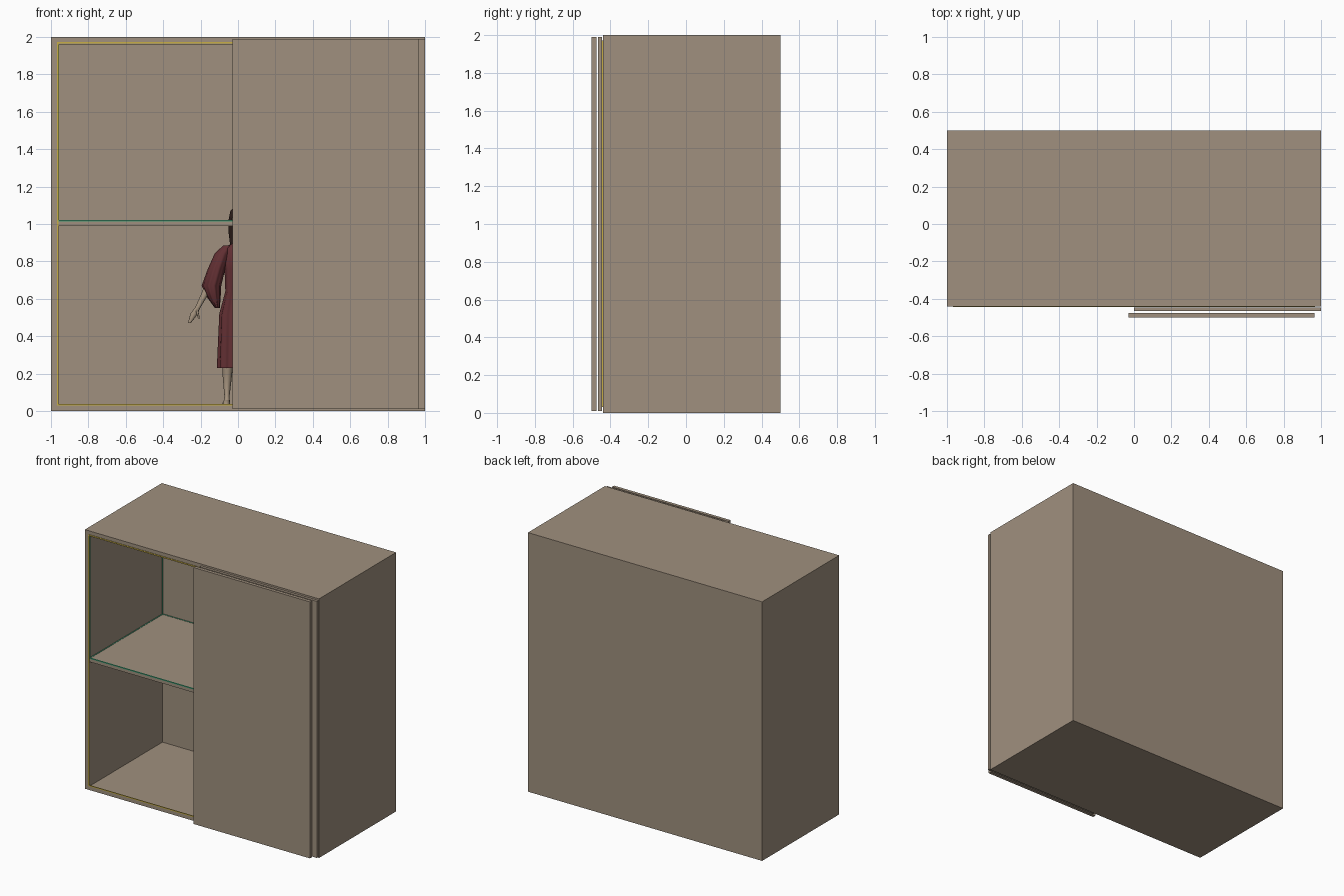
import bpy, bmesh, math

if "Cube" in bpy.data.objects:
    bpy.data.objects.remove(bpy.data.objects["Cube"], do_unlink=True)


def material(name, rgb):
    m = bpy.data.materials.new(name)
    m.use_nodes = True
    col = (*rgb, 1)
    m.diffuse_color = col
    m.node_tree.nodes["Principled BSDF"].inputs["Base Color"].default_value = col
    return m


wood = material("taupe_wood", (0.35, 0.28, 0.21))
yellow = material("yellow_trim", (0.58, 0.43, 0.06))
green = material("green_trim", (0.05, 0.32, 0.17))
red = material("dark_red_cloth", (0.12, 0.028, 0.032))
skin = material("pale_skin", (0.36, 0.28, 0.2))
hair = material("dark_hair", (0.03, 0.015, 0.012))


def finish(name, bm, mat):
    bmesh.ops.recalc_face_normals(bm, faces=bm.faces)
    me = bpy.data.meshes.new(name)
    bm.to_mesh(me)
    bm.free()
    me.materials.append(mat)
    ob = bpy.data.objects.new(name, me)
    bpy.context.collection.objects.link(ob)
    return ob


def box(name, x, y, z, mat):
    """Box given by its (low, high) extent on each axis."""
    bm = bmesh.new()
    bmesh.ops.create_cube(bm, size=1)
    for v in bm.verts:
        v.co = [(a + b) / 2 + c * (b - a) for c, (a, b) in zip(v.co, (x, y, z))]
    return finish(name, bm, mat)


def loft(name, rings, mat, n=16, folds=0, depth=0.0):
    """Closed skin over level ellipses (x, y, z, rx, ry), with optional folds."""
    bm = bmesh.new()
    loops = []
    for i, (x, y, z, rx, ry) in enumerate(rings):
        loop = []
        for k in range(n):
            a = math.tau * k / n
            s = 1 + depth * math.cos(folds * a) * i / len(rings)
            loop.append(bm.verts.new((x + rx * s * math.cos(a), y + ry * s * math.sin(a), z)))
        loops.append(loop)
    for low, high in zip(loops, loops[1:]):
        for k in range(n):
            j = (k + 1) % n
            bm.faces.new((low[k], low[j], high[j], high[k]))
    bm.faces.new(loops[0])
    bm.faces.new(loops[-1])
    for f in bm.faces:
        f.smooth = len(f.verts) == 4
    return finish(name, bm, mat)


# Cabinet carcass
FRONT, BACK, INNER = -0.44, 0.5, 0.45
box("left_wall", (0.96, 1), (FRONT, BACK), (0, 2), wood)
box("right_wall", (-1, -0.96), (FRONT, BACK), (0, 2), wood)
box("top_panel", (-0.96, 0.96), (FRONT, BACK), (1.96, 2), wood)
box("bottom_panel", (-0.96, 0.96), (FRONT, BACK), (0, 0.03), wood)
box("back_panel", (-0.96, 0.96), (INNER, BACK), (0.03, 1.96), wood)
box("shelf", (-0.96, 0.96), (FRONT, INNER), (0.99, 1.02), wood)

# Sliding doors
box("inner_door", (0, 1), (-0.466, -0.446), (0.01, 1.99), wood)
box("outer_door", (-0.03, 0.965), (-0.5, -0.475), (0.01, 1.99), wood)

# Yellow line around the opening
line = (FRONT - 0.004, FRONT + 0.002)
for side, x in (("right", -0.969), ("left", 0.961)):
    box(side + "_opening_trim", (x, x + 0.008), line, (0.03, 1.97), yellow)
box("top_opening_trim", (-0.969, 0.969), line, (1.964, 1.972), yellow)
box("bottom_opening_trim", (-0.969, 0.969), line, (0.03, 0.038), yellow)

# Green lines along the edges of the upper compartment
T = 0.007
for place, y in (("front", FRONT - 0.002), ("back", INNER - T)):
    box("shelf_" + place + "_trim", (-0.96, 0.96), (y, y + T), (1.014, 1.022), green)
    for side, x in (("right", -0.96), ("left", 0.96 - T)):
        box(f"{side}_{place}_upright_trim", (x, x + T / 2), (y, y + T), (1.02, 1.96), green)
for side, x in (("right", -0.96), ("left", 0.96 - T)):
    box(side + "_shelf_side_trim", (x, x + T), (FRONT, INNER), (1.018, 1.022), green)

# Standing robed figure inside the cabinet
CX, CY = 0.015, 0.0
loft("robe", [(CX, CY, 0.9, 0.035, 0.03), (CX, CY, 0.87, 0.1, 0.045),
              (CX, CY, 0.76, 0.085, 0.06), (CX, CY, 0.64, 0.08, 0.05),
              (CX, CY, 0.52, 0.11, 0.065), (CX, CY, 0.38, 0.115, 0.07),
              (CX, CY, 0.23, 0.12, 0.075)], red, 60, 12, 0.08)
loft("neck", [(CX, CY, 0.88, 0.026, 0.026), (CX, CY, 0.96, 0.024, 0.026)], skin)
loft("head", [(CX, CY - 0.02, 0.935, 0.016, 0.018), (CX, CY - 0.012, 0.96, 0.04, 0.045),
              (CX, CY - 0.008, 1.01, 0.05, 0.058), (CX, CY, 1.06, 0.045, 0.052),
              (CX, CY, 1.085, 0.02, 0.025)], skin)
loft("hair", [(CX, CY + 0.045, 0.87, 0.055, 0.015), (CX, CY + 0.04, 0.95, 0.065, 0.035),
              (CX, CY + 0.025, 1.02, 0.066, 0.055), (CX, CY + 0.01, 1.07, 0.056, 0.06),
              (CX, CY + 0.008, 1.1, 0.025, 0.03)], hair, 24)

for side, s in (("right", -1), ("left", 1)):
    def limb(name, rings, mat, *extra):
        placed = [(CX + s * x, CY + y, z, rx, ry) for x, y, z, rx, ry in rings]
        loft(f"{side}_{name}", placed, mat, *extra)

    limb("sleeve", [(0.07, 0, 0.885, 0.025, 0.025), (0.1, 0, 0.84, 0.04, 0.045),
                    (0.13, 0, 0.76, 0.045, 0.055), (0.157, 0, 0.67, 0.05, 0.065),
                    (0.145, 0, 0.61, 0.035, 0.055), (0.125, 0, 0.55, 0.012, 0.035)],
         red, 40, 10, 0.1)
    limb("forearm", [(0.16, 0, 0.7, 0.022, 0.018), (0.19, -0.01, 0.63, 0.02, 0.016),
                     (0.232, -0.02, 0.55, 0.014, 0.012)], skin, 12)
    limb("hand", [(0.23, -0.02, 0.555, 0.014, 0.012), (0.25, -0.022, 0.52, 0.02, 0.013),
                  (0.262, -0.024, 0.495, 0.014, 0.01), (0.276, -0.026, 0.47, 0.008, 0.006)],
         skin, 12)
    limb("thumb", [(0.235, -0.03, 0.54, 0.007, 0.007), (0.224, -0.04, 0.495, 0.005, 0.005)],
         skin, 8)
    limb("leg", [(0.07, 0, 0.3, 0.032, 0.035), (0.072, 0.005, 0.2, 0.026, 0.028),
                 (0.074, 0.01, 0.08, 0.014, 0.016), (0.075, 0, 0.055, 0.016, 0.03)], skin, 14)
    limb("foot", [(0.075, -0.005, 0.06, 0.014, 0.025), (0.077, -0.02, 0.045, 0.02, 0.05),
                  (0.077, -0.025, 0.03, 0.021, 0.056)], skin, 14)
